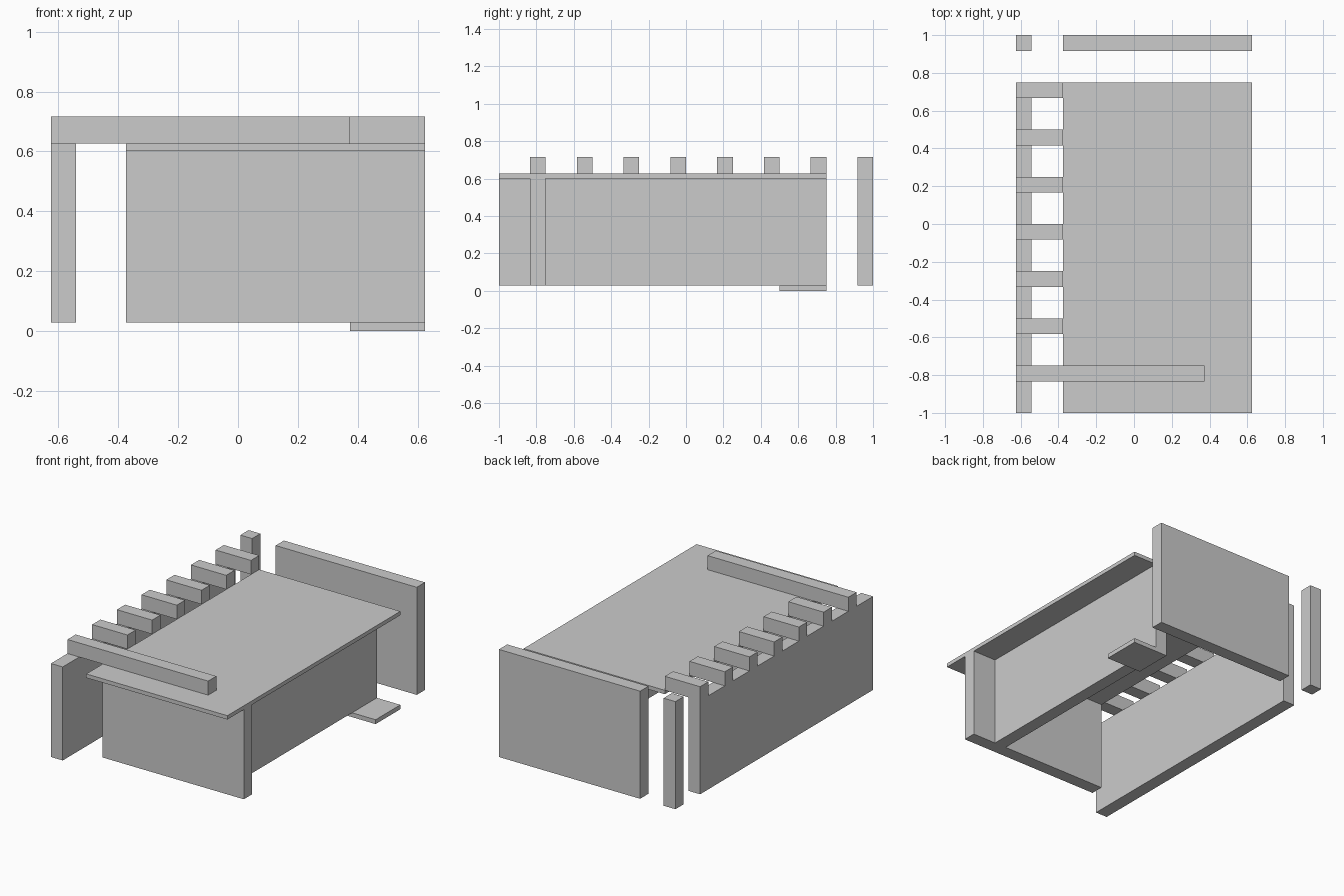
import bpy, bmesh
from mathutils import Vector

if "Cube" in bpy.data.objects:
    bpy.data.objects.remove(bpy.data.objects["Cube"])


def box(name, x, y, z):
    """Axis-aligned block from (min, max) ranges."""
    bm = bmesh.new()
    bmesh.ops.create_cube(bm, size=1)
    lo, hi = Vector((x[0], y[0], z[0])), Vector((x[1], y[1], z[1]))
    for v in bm.verts:
        v.co = Vector([lo[i] + (v.co[i] + 0.5) * (hi[i] - lo[i]) for i in range(3)])
    me = bpy.data.meshes.new(name)
    bm.to_mesh(me)
    bm.free()
    ob = bpy.data.objects.new(name, me)
    bpy.context.collection.objects.link(ob)
    return ob


T = 1 / 12                                   # block thickness
BASE, ROOF0, ROOF1, TOP = 0.028, 0.602, 0.627, 0.717
LEFT, INNER, RIGHT = -0.625, -0.375, 0.625

# Left side wall and free-standing corner post
box("left_wall", (LEFT, LEFT + T), (-1, 0.75), (BASE, ROOF1))
box("corner_post", (LEFT, LEFT + T), (1 - T, 1), (BASE, TOP))

# Back, front and right walls
box("back_wall", (INNER, RIGHT), (1 - T, 1), (BASE, TOP))
box("front_wall", (INNER, RIGHT), (-0.75 - T, -0.75), (BASE, ROOF0))
box("right_wall", (0.375, 0.375 + T), (-0.75, 0.75), (BASE, ROOF0))

# Thin roof slab and small floor plate by the rear right corner
box("roof_slab", (INNER, RIGHT), (-1, 0.75), (ROOF0, ROOF1))
box("floor_plate", (0.375, RIGHT), (0.5, 0.75), (0, BASE))

# Row of rafters along the left edge; the front one is a long beam
for i in range(7):
    y = 0.75 - 0.25 * i
    if i == 6:
        box("long_beam", (LEFT, 0.372), (-0.75 - T, -0.75), (ROOF1, TOP))
    else:
        box(f"rafter_{i + 1}", (LEFT, INNER), (y - T, y), (ROOF1, TOP))
